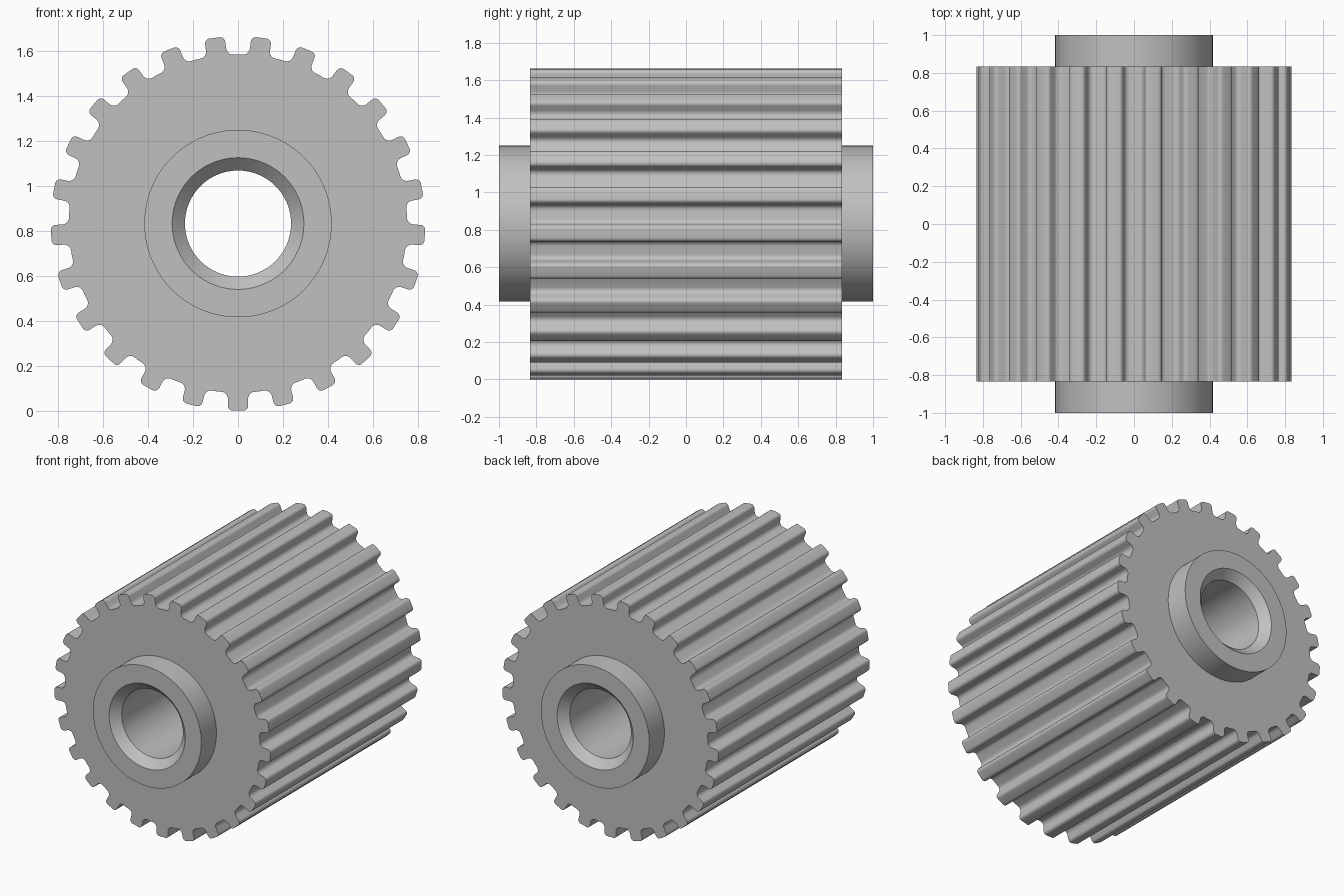
import bpy, bmesh
from math import sin, cos, pi, radians, atan2, hypot

cube = bpy.data.objects.get("Cube")
if cube:
    bpy.data.objects.remove(cube, do_unlink=True)

TEETH = 25
TIP, ROOT = 0.833, 0.753        # tooth tip and valley radii
HALF_TOOTH = 0.045
HUB, MOUTH, BORE = 0.417, 0.293, 0.236
BODY_END, HUB_END = 0.833, 1.0  # half lengths along y
CHAMFER = MOUTH - BORE
PITCH = 2 * pi / TEETH


def arc(cx, cy, r, start, end, steps):
    angles = [radians(start + (end - start) * i / steps) for i in range(steps + 1)]
    return [(cx + r * cos(a), cy + r * sin(a)) for a in angles]


# Half a tooth: rounded tip corner, straight flank, valley fillet
tip_r, fillet = 0.022, 0.03
half = arc(HALF_TOOTH - tip_r, TIP - tip_r, tip_r, 90, 0, 5)
half += arc(HALF_TOOTH + fillet, ROOT + 0.026, fillet, 180, 264, 5)
polar = [(atan2(t, r), hypot(t, r)) for t, r in half]
tooth = [(-a, r) for a, r in reversed(polar)] + [(0, TIP)] + polar + [(PITCH / 2, ROOT)]

# Whole toothed outline, with one tooth pointing straight down
outline = [(a + k * PITCH - pi / 2, r) for k in range(TEETH) for a, r in tooth]


def section(bm, y, radius=None):
    """Ring across the axis: a circle, or the toothed outline when no radius is given."""
    return [bm.verts.new(((radius or r) * cos(a), y, (radius or r) * sin(a) + TIP))
            for a, r in outline]


# Sections from the front bore edge, over the outside, to the back bore edge
front = [(-HUB_END + CHAMFER, BORE), (-HUB_END, MOUTH), (-HUB_END, HUB),
         (-BODY_END, HUB), (-BODY_END, None)]
back = [(-y, r) for y, r in reversed(front)]

bm = bmesh.new()
rings = [section(bm, y, r) for y, r in front + back]
for i, ring in enumerate(rings):
    following = rings[(i + 1) % len(rings)]
    for j in range(len(ring)):
        k = (j + 1) % len(ring)
        bm.faces.new((ring[j], ring[k], following[k], following[j]))
bmesh.ops.recalc_face_normals(bm, faces=bm.faces)

mesh = bpy.data.meshes.new("toothed_pulley")
bm.to_mesh(mesh)
bm.free()

# Plain grey finish
grey = bpy.data.materials.new("plain_grey")
grey.use_nodes = True
colour = (0.53, 0.53, 0.53, 1)
grey.diffuse_color = colour
grey.node_tree.nodes["Principled BSDF"].inputs["Base Color"].default_value = colour
mesh.materials.append(grey)

pulley = bpy.data.objects.new("toothed_pulley", mesh)
bpy.context.collection.objects.link(pulley)
bpy.ops.object.select_all(action='DESELECT')
pulley.select_set(True)
bpy.context.view_layer.objects.active = pulley
bpy.ops.object.shade_smooth_by_angle(angle=radians(30))
